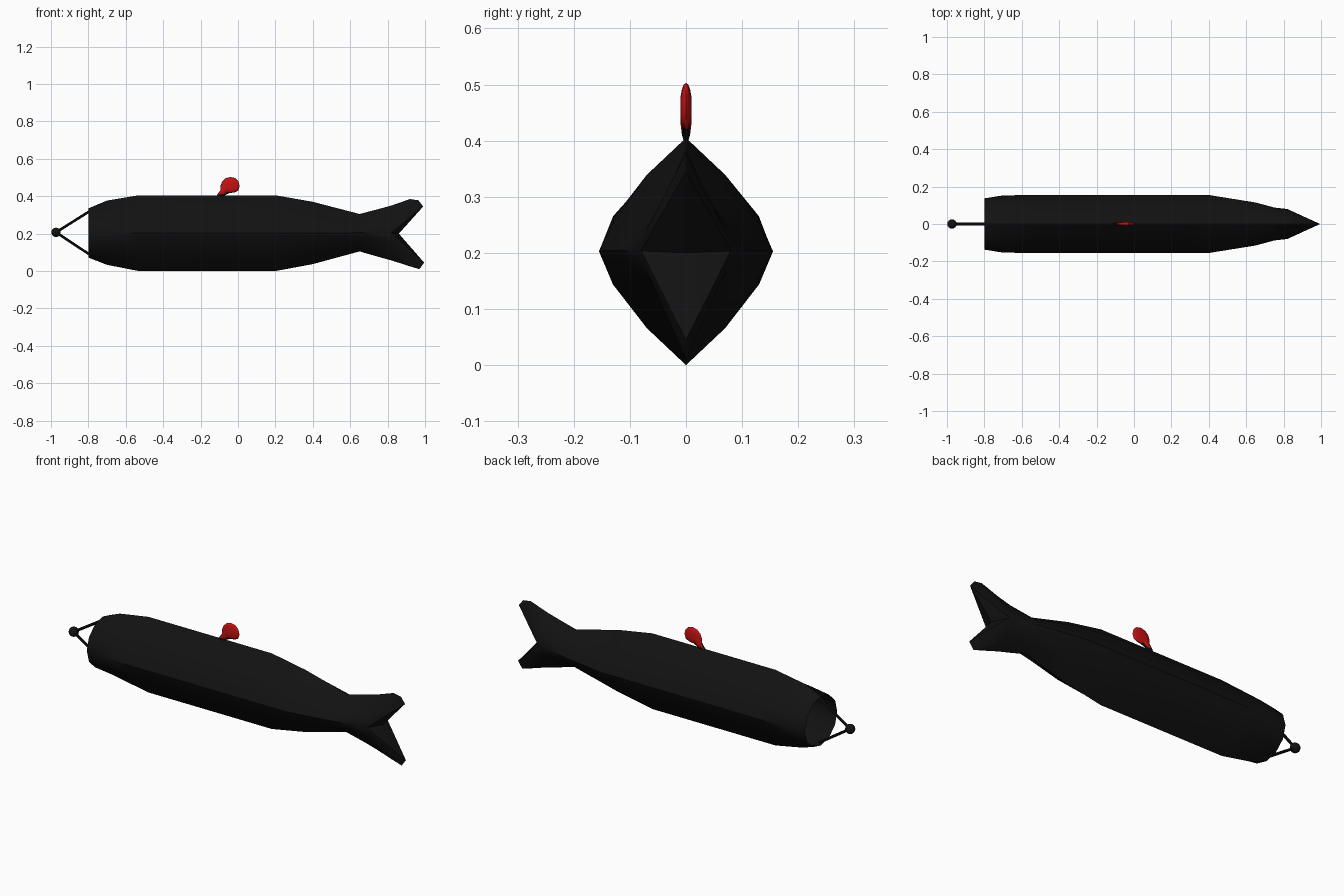
import bpy, bmesh, math
from mathutils import Vector

if "Cube" in bpy.data.objects:
    bpy.data.objects.remove(bpy.data.objects["Cube"])


def material(name, rgb):
    m = bpy.data.materials.new(name)
    m.diffuse_color = (*rgb, 1)
    m.use_nodes = True
    m.node_tree.nodes["Principled BSDF"].inputs["Base Color"].default_value = m.diffuse_color
    return m


BLACK = material("black", (0.006, 0.006, 0.006))
RED = material("red", (0.55, 0.006, 0.006))


def finish(bm, name, mats, angle=35):
    bmesh.ops.remove_doubles(bm, verts=bm.verts, dist=0.0005)
    bmesh.ops.recalc_face_normals(bm, faces=bm.faces)
    me = bpy.data.meshes.new(name)
    bm.to_mesh(me)
    bm.free()
    for m in mats:
        me.materials.append(m)
    ob = bpy.data.objects.new(name, me)
    bpy.context.collection.objects.link(ob)
    bpy.ops.object.select_all(action='DESELECT')
    ob.select_set(True)
    bpy.context.view_layer.objects.active = ob
    bpy.ops.object.shade_smooth_by_angle(angle=math.radians(angle))
    return ob


# Body: lens-shaped rings (x, top, bottom, half width, roundness)
STATIONS = [
    (-0.80, 0.335, 0.072, 0.137, 1.0),
    (-0.70, 0.377, 0.033, 0.153, 0.3),
    (-0.53, 0.405, 0.000, 0.155, 0.0),
    (0.20, 0.405, 0.000, 0.155, 0.0),
    (0.40, 0.370, 0.037, 0.155, 0.0),
    (0.65, 0.305, 0.105, 0.115, 0.0),
    (0.75, 0.331, 0.076, 0.088, 0.0),
    (0.82, 0.350, 0.057, 0.080, 0.0),
]
LENS = [(1, 0), (0.84, 0.29), (0.45, 0.675), (0, 1)]


def section(rnd):
    """Twelve unit points, mirrored from one quarter of the lens."""
    q = []
    for i, (y, z) in enumerate(LENS):
        a = math.radians(30 * i)
        q.append((y + (math.cos(a) - y) * rnd, z + (math.sin(a) - z) * rnd))
    half = q + [(-y, z) for y, z in q[2::-1]]
    return half + [(y, -z) for y, z in half[5:0:-1]]


bm = bmesh.new()
rings = []
for x, top, bot, w, rnd in STATIONS:
    c, h = (top + bot) / 2, (top - bot) / 2
    rings.append([bm.verts.new((x, y * w, c + z * h)) for y, z in section(rnd)])
for a, b in zip(rings, rings[1:]):
    for k in range(12):
        n = (k + 1) % 12
        bm.faces.new((a[k], a[n], b[n], b[k]))

# Forked tail: the last ring closes onto a flat V-shaped edge
up = [(0.86, 0.2), (0.99, 0.345), (0.965, 0.378), (0.92, 0.385)]
down = [(0.92, 0.025), (0.97, 0.01), (0.995, 0.045)]
edge = up + up[2::-1] + down[::-1] + down[1:]
end = [bm.verts.new((x, 0, z)) for x, z in edge]
a = rings[-1]
for k in range(12):
    n = (k + 1) % 12
    if k % 6 < 3:
        tris = ((a[k], a[n], end[n]), (a[k], end[n], end[k]))
    else:
        tris = ((a[k], a[n], end[k]), (a[n], end[n], end[k]))
    for t in tris:
        bm.faces.new(t)
finish(bm, "fish_body", [BLACK], 40)

# Back fin: flat rounded outline, domed on both sides
outline = [(-0.12, 0.395), (-0.094, 0.433), (-0.094, 0.455), (-0.085, 0.478),
           (-0.066, 0.496), (-0.04, 0.503), (-0.015, 0.497), (0.002, 0.48),
           (0.009, 0.455), (0.001, 0.430), (-0.02, 0.42), (-0.045, 0.417),
           (-0.075, 0.403), (-0.08, 0.395)]
cx, cz, thick = -0.045, 0.458, 0.011
bm = bmesh.new()
for side in (1, -1):
    loops = []
    for s in (1, 0.93, 0.75, 0.4):
        y = side * thick * math.sqrt(1 - s * s)
        loops.append([bm.verts.new((cx + (x - cx) * s, y, cz + (z - cz) * s))
                      for x, z in outline])
    for p, q in zip(loops, loops[1:]):
        for k in range(len(outline)):
            n = (k + 1) % len(outline)
            bm.faces.new((p[k], p[n], q[n], q[k]))
    bm.faces.new(loops[-1])
for f in bm.faces:
    f.material_index = 0 if f.calc_center_median().z < 0.42 else 1
finish(bm, "back_fin", [BLACK, RED], 80)

# Mouth strings and the ball that joins them
knot = Vector((-0.973, 0, 0.207))


def string(name, start):
    d = knot - start
    bm = bmesh.new()
    bmesh.ops.create_cone(bm, cap_ends=True, segments=8, radius1=0.007,
                          radius2=0.007, depth=d.length)
    ob = finish(bm, name, [BLACK])
    ob.rotation_mode = 'QUATERNION'
    ob.rotation_quaternion = d.to_track_quat('Z', 'Y')
    ob.location = (knot + start) / 2


string("upper_string", Vector((-0.79, 0, 0.322)))
string("lower_string", Vector((-0.79, 0, 0.086)))

bm = bmesh.new()
bmesh.ops.create_uvsphere(bm, u_segments=16, v_segments=10, radius=0.025)
finish(bm, "string_ball", [BLACK]).location = knot
